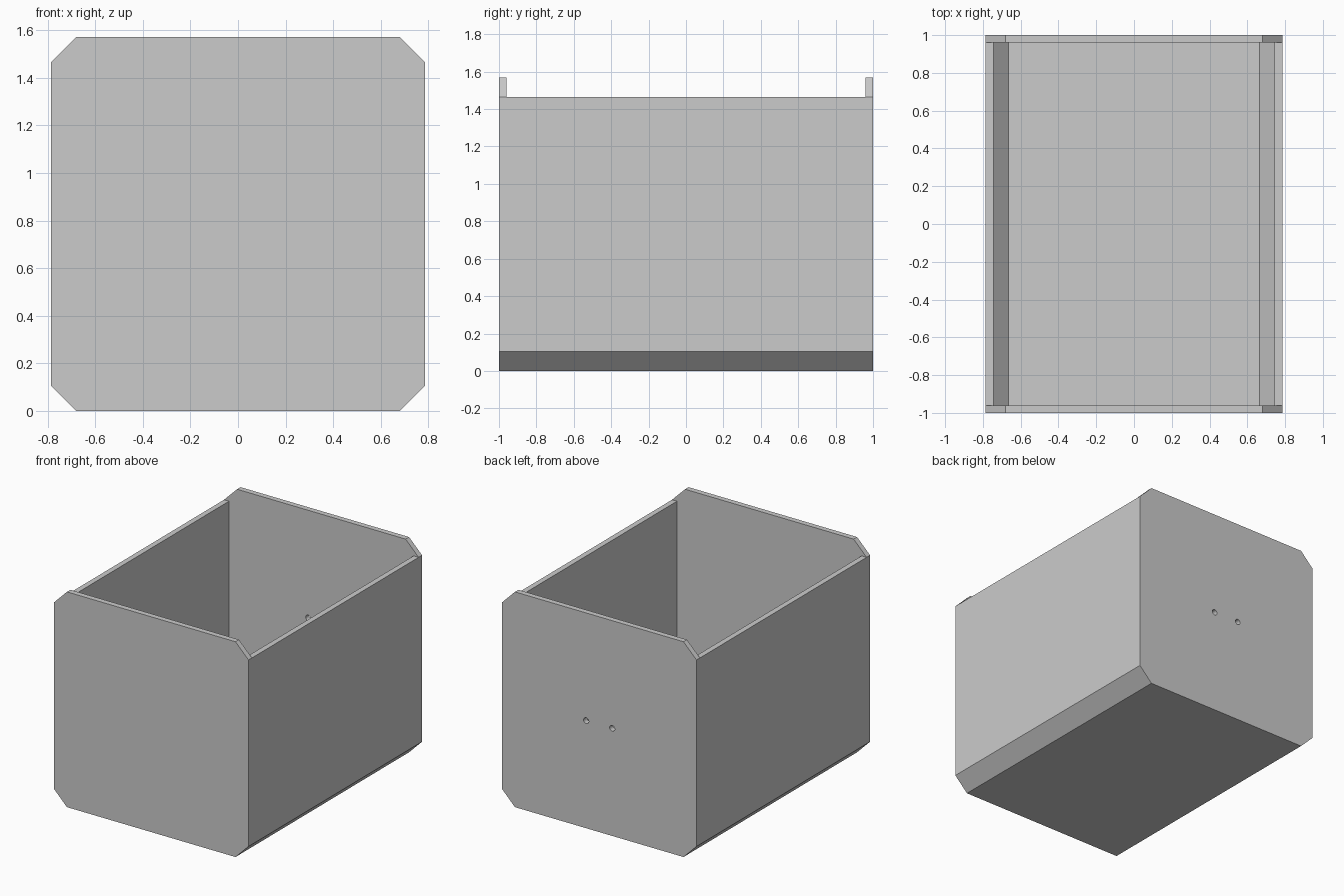
import bpy
import bmesh
import math
from mathutils import Matrix

cube = bpy.data.objects.get("Cube")
if cube:
    bpy.data.objects.remove(cube, do_unlink=True)

HALF, HEIGHT, CHAMFER, WALL, LENGTH = 0.785, 1.57, 0.105, 0.04, 2.0
RIM = HEIGHT - CHAMFER
HOLE_X, HOLE_RADIUS = 0.105, 0.021

grey = bpy.data.materials.new("light grey")
grey.use_nodes = True
colour = (0.6, 0.6, 0.6, 1)
grey.diffuse_color = colour
grey.node_tree.nodes["Principled BSDF"].inputs["Base Color"].default_value = colour


def add_object(name, bm):
    bmesh.ops.recalc_face_normals(bm, faces=bm.faces)
    mesh = bpy.data.meshes.new(name)
    bm.to_mesh(mesh)
    bm.free()
    mesh.materials.append(grey)
    obj = bpy.data.objects.new(name, mesh)
    bpy.context.collection.objects.link(obj)
    return obj


def prism(name, half_profile, length):
    """Mirror a (x, z) half profile across x = 0 and extrude it along y."""
    bm = bmesh.new()
    outline = half_profile + [(-x, z) for x, z in reversed(half_profile)]
    face = bm.faces.new([bm.verts.new((x, -length / 2, z)) for x, z in outline])
    ext = bmesh.ops.extrude_face_region(bm, geom=[face])
    moved = [v for v in ext["geom"] if isinstance(v, bmesh.types.BMVert)]
    bmesh.ops.translate(bm, verts=moved, vec=(0, length, 0))
    return add_object(name, bm)


def cut(target, cutter):
    """Subtract the cutter from the target, then discard the cutter."""
    cutter.hide_render = True
    mod = target.modifiers.new("cut", "BOOLEAN")
    mod.operation, mod.solver, mod.object = "DIFFERENCE", "EXACT", cutter
    bpy.context.view_layer.objects.active = target
    bpy.ops.object.modifier_apply(modifier=mod.name)
    bpy.data.objects.remove(cutter, do_unlink=True)


# Solid body with chamfered long edges
body = prism("open_box", [
    (HALF - CHAMFER, 0), (HALF, CHAMFER),
    (HALF, RIM), (HALF - CHAMFER, HEIGHT)], LENGTH)

# Cavity that also lowers the long walls to the rim between the end plates
inset = WALL * math.tan(math.pi / 8)
cut(body, prism("cavity", [
    (HALF - CHAMFER - inset, WALL), (HALF - WALL, CHAMFER + inset),
    (HALF - WALL, RIM), (HALF + WALL, RIM),
    (HALF + WALL, HEIGHT + WALL)], LENGTH - 2 * WALL))

# Pair of round holes through the back plate
for side in (-1, 1):
    bm = bmesh.new()
    place = (Matrix.Translation((side * HOLE_X, LENGTH / 2, HEIGHT / 2))
             @ Matrix.Rotation(math.pi / 2, 4, "X"))
    bmesh.ops.create_cone(bm, cap_ends=True, segments=24, radius1=HOLE_RADIUS,
                          radius2=HOLE_RADIUS, depth=WALL * 4, matrix=place)
    cut(body, add_object("hole", bm))

# Smooth hole walls, crisp box edges
bpy.ops.object.select_all(action="DESELECT")
body.select_set(True)
bpy.context.view_layer.objects.active = body
bpy.ops.object.shade_smooth_by_angle(angle=math.radians(30))
